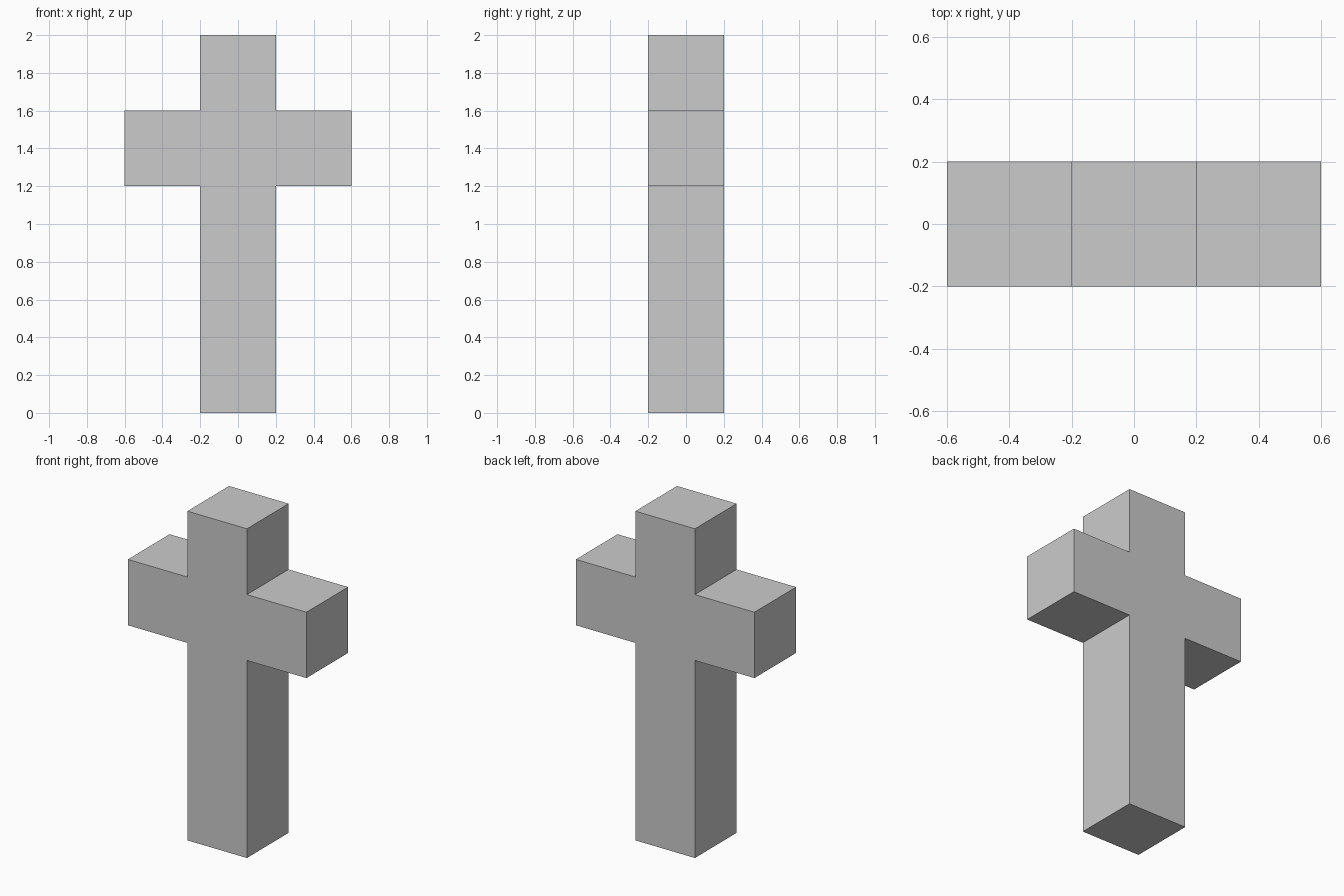
import bpy
import bmesh
from mathutils import Vector

if "Cube" in bpy.data.objects:
    bpy.data.objects.remove(bpy.data.objects["Cube"])

HALF_DEPTH = 0.2

# Right half of the front outline (x, z), bottom to top; the left half mirrors it
right = [(0.2, 0), (0.2, 1.2), (0.6, 1.2), (0.6, 1.6), (0.2, 1.6), (0.2, 2)]
outline = right + [(-x, z) for x, z in reversed(right)]

# Cross: one flat outline extruded from front to back
bm = bmesh.new()
front = bm.faces.new([bm.verts.new((x, -HALF_DEPTH, z)) for x, z in outline])
result = bmesh.ops.extrude_face_region(bm, geom=[front], use_keep_orig=True)
back_verts = [g for g in result["geom"] if isinstance(g, bmesh.types.BMVert)]
bmesh.ops.translate(bm, verts=back_verts, vec=Vector((0, 2 * HALF_DEPTH, 0)))
bmesh.ops.recalc_face_normals(bm, faces=bm.faces)

mesh = bpy.data.meshes.new("cross")
bm.to_mesh(mesh)
bm.free()
bpy.context.collection.objects.link(bpy.data.objects.new("cross", mesh))
